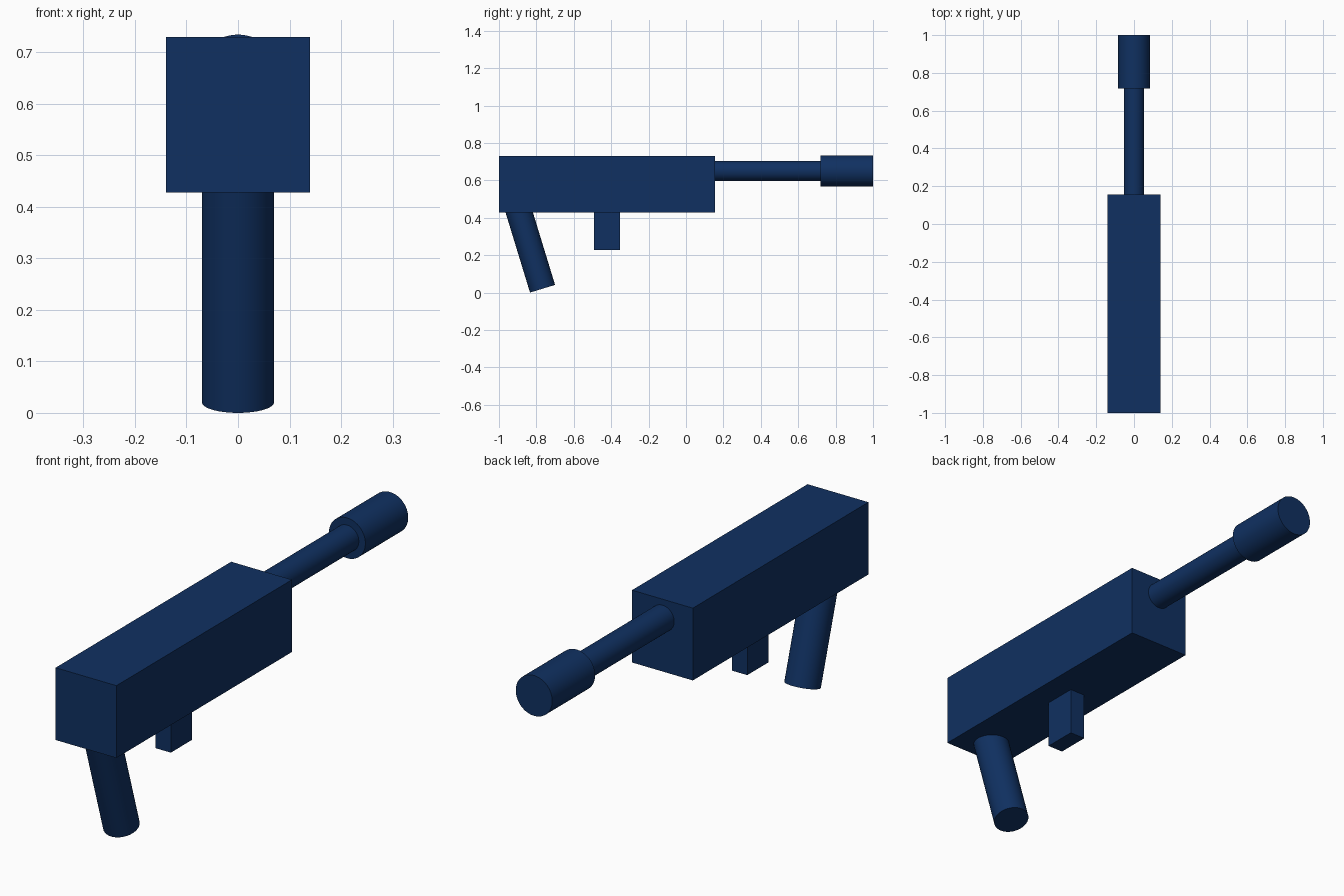
import bpy
import math

if "Cube" in bpy.data.objects:
    bpy.data.objects.remove(bpy.data.objects["Cube"])

navy = bpy.data.materials.new("navy")
navy.diffuse_color = (0.005, 0.03, 0.12, 1)
navy.use_nodes = True
navy.node_tree.nodes["Principled BSDF"].inputs["Base Color"].default_value = navy.diffuse_color


def finish(name):
    obj = bpy.context.object
    obj.name = name
    obj.data.materials.append(navy)
    return obj


def box(name, x, y, z):
    """Box from (min, max) ranges on each axis."""
    ranges = (x, y, z)
    bpy.ops.mesh.primitive_cube_add(size=1, location=[(a + b) / 2 for a, b in ranges])
    bpy.context.object.scale = [b - a for a, b in ranges]
    bpy.ops.object.transform_apply(location=False, rotation=False, scale=True)
    return finish(name)


def rod(name, radius, length, centre, tilt):
    """Smooth cylinder tilted about the x axis."""
    bpy.ops.mesh.primitive_cylinder_add(vertices=64, radius=radius, depth=length,
                                        location=centre, rotation=(tilt, 0, 0))
    bpy.ops.object.shade_smooth_by_angle(angle=math.radians(30))
    return finish(name)


# Main housing and trigger block
box("body", (-0.14, 0.14), (-1.0, 0.155), (0.428, 0.729))
box("trigger", (-0.035, 0.035), (-0.492, -0.353), (0.228, 0.44))

# Barrel and wider muzzle
AXIS_Z = 0.65
for name, radius, y0, y1 in (("barrel", 0.054, 0.14, 0.73),
                             ("muzzle", 0.084, 0.718, 1.0)):
    rod(name, radius, y1 - y0, (0, (y0 + y1) / 2, AXIS_Z), math.pi / 2)

# Slanted grip, lower rim touching the ground
TILT = math.radians(17)
R, L = 0.07, 0.48
base_y, base_z = -0.767, R * math.sin(TILT)
rod("grip", R, L,
    (0, base_y - math.sin(TILT) * L / 2, base_z + math.cos(TILT) * L / 2), TILT)
